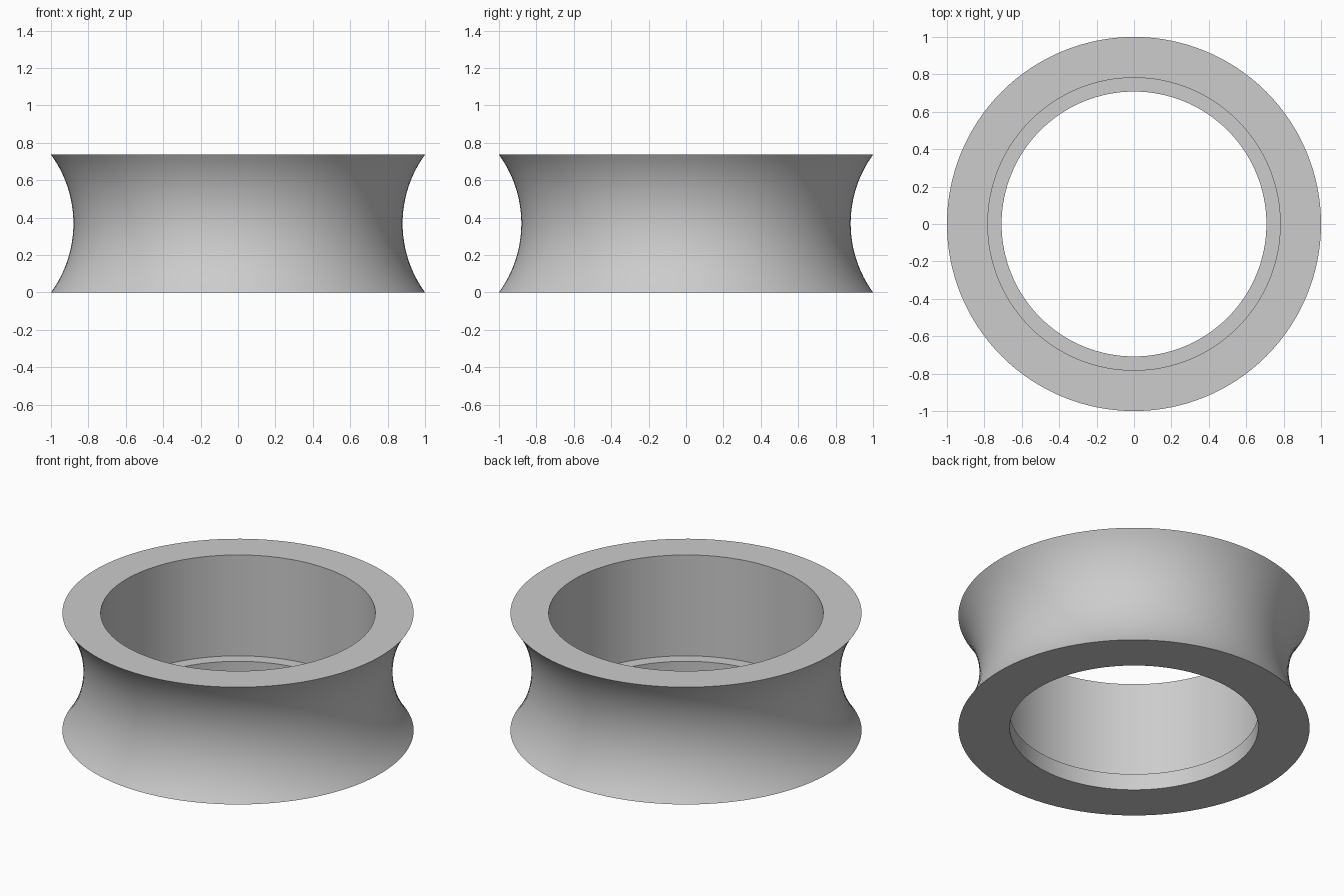
import bpy
import math

cube = bpy.data.objects.get("Cube")
if cube:
    bpy.data.objects.remove(cube, do_unlink=True)

SIDES = 128
HEIGHT = 0.737
WAIST = 0.88       # radius at the middle of the outer groove
BORE = 0.782       # main bore radius
LIP = 0.708        # radius of the bottom opening
LEDGE = 0.103      # height of the inner ledge
STEPS = 24

# Single grey material
grey = bpy.data.materials.new("plain grey")
grey.use_nodes = True
colour = (0.604, 0.604, 0.604, 1)
grey.diffuse_color = colour
grey.node_tree.nodes["Principled BSDF"].inputs["Base Color"].default_value = colour

# Cross-section: concave circular arc outside, stepped bore inside
half = HEIGHT / 2
sag = 1 - WAIST
arc_r = (half ** 2 + sag ** 2) / (2 * sag)
sweep = math.asin(half / arc_r)
profile = []
for i in range(STEPS + 1):
    a = sweep * (2 * i / STEPS - 1)
    profile.append((WAIST + arc_r * (1 - math.cos(a)), half + arc_r * math.sin(a)))
profile += [(BORE, HEIGHT), (BORE, LEDGE), (LIP, LEDGE), (LIP, 0)]

# Revolve the closed section around z
n = len(profile)
verts, faces = [], []
for s in range(SIDES):
    t = math.tau * s / SIDES
    verts += [(r * math.cos(t), r * math.sin(t), z) for r, z in profile]
    u = (s + 1) % SIDES
    for k in range(n):
        m = (k + 1) % n
        faces.append((s * n + k, u * n + k, u * n + m, s * n + m))

mesh = bpy.data.meshes.new("grooved_ring")
mesh.from_pydata(verts, [], faces)
mesh.materials.append(grey)
ring = bpy.data.objects.new("grooved_ring", mesh)
bpy.context.collection.objects.link(ring)

# Smooth the curved walls, keep the rims and ledge sharp
bpy.context.view_layer.objects.active = ring
ring.select_set(True)
bpy.ops.object.shade_smooth_by_angle(angle=math.radians(30))
